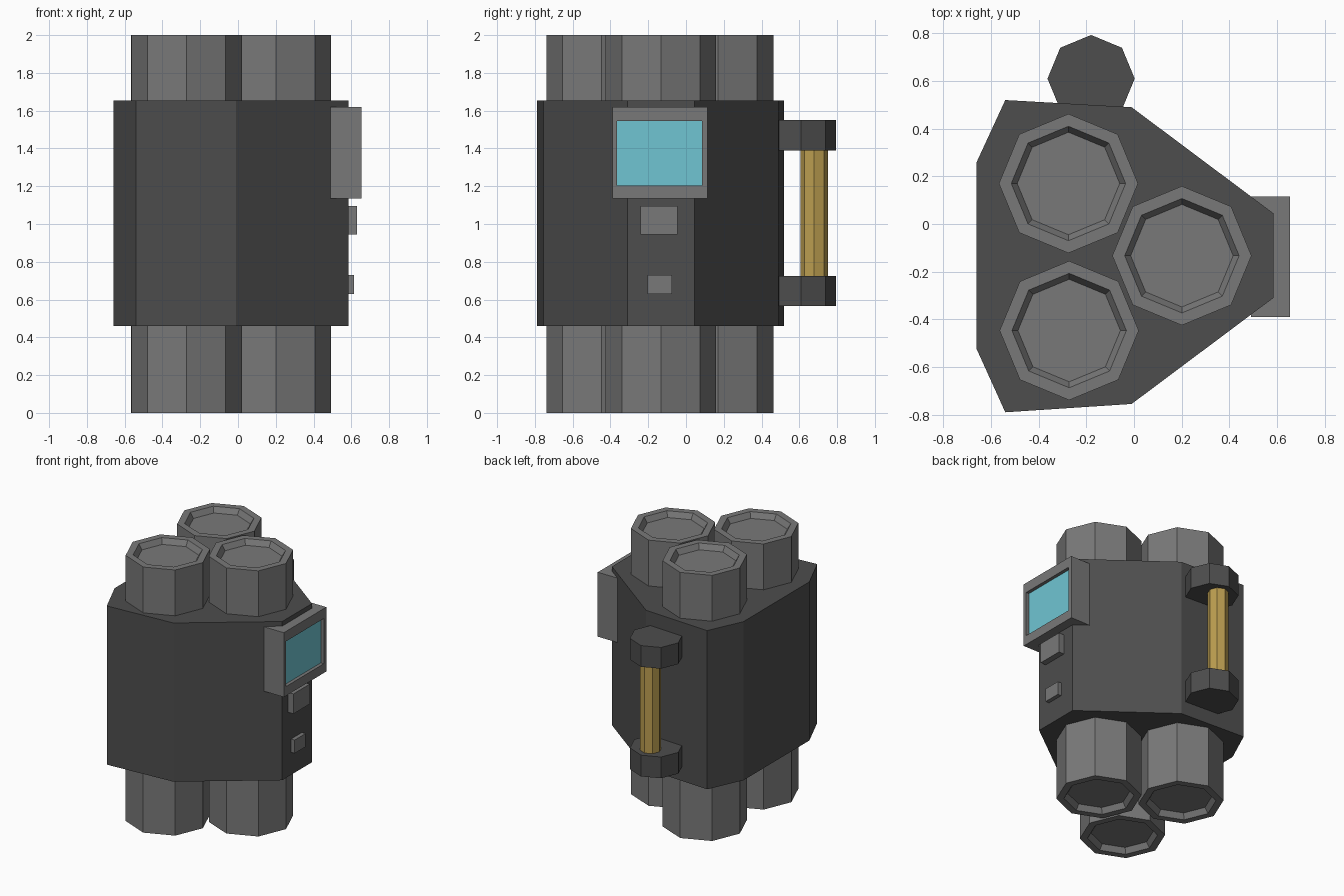
import bpy, bmesh
from math import sin, cos, pi

if "Cube" in bpy.data.objects:
    bpy.data.objects.remove(bpy.data.objects["Cube"])


def material(name, rgb):
    m = bpy.data.materials.new(name)
    m.diffuse_color = (*rgb, 1)
    m.use_nodes = True
    m.node_tree.nodes["Principled BSDF"].inputs["Base Color"].default_value = m.diffuse_color
    return m


GREY = material("grey", (0.19, 0.19, 0.19))
DARK = material("dark_grey", (0.075, 0.075, 0.075))
CYAN = material("cyan", (0.16, 0.56, 0.65))
GOLD = material("gold", (0.50, 0.34, 0.08))


def loft(name, rings, mat):
    """Skin matching rings of points and cap both ends."""
    bm = bmesh.new()
    loops = [[bm.verts.new(p) for p in r] for r in rings]
    n = len(loops[0])
    for a, b in zip(loops, loops[1:]):
        for i in range(n):
            j = (i + 1) % n
            bm.faces.new((a[i], a[j], b[j], b[i]))
    bm.faces.new(loops[0][::-1])
    bm.faces.new(loops[-1])
    bmesh.ops.recalc_face_normals(bm, faces=bm.faces[:])
    me = bpy.data.meshes.new(name)
    bm.to_mesh(me)
    bm.free()
    me.materials.append(mat)
    ob = bpy.data.objects.new(name, me)
    bpy.context.collection.objects.link(ob)
    return ob


def octagon(x, y, r, z):
    return [(x + r * cos(i * pi / 4), y + r * sin(i * pi / 4), z) for i in range(8)]


def rect(x, y0, y1, z0, z1):
    return [(x, y0, z0), (x, y1, z0), (x, y1, z1), (x, y0, z1)]


# Dark angular housing
outline = [(-0.66, 0.26), (-0.54, 0.52), (-0.01, 0.49), (0.585, 0.045),
           (0.585, -0.31), (-0.01, -0.755), (-0.54, -0.79), (-0.66, -0.525)]
loft("housing", [[(x, y, z) for x, y in outline] for z in (0.46, 1.655)], DARK)

# Three canisters with a recess in both ends
profile = [(0.215, 0.04), (0.24, 0), (0.292, 0), (0.292, 2), (0.24, 2), (0.215, 1.96)]
for i, (x, y) in enumerate([(-0.275, 0.17), (-0.272, -0.447), (0.201, -0.133)]):
    loft(f"canister_{i + 1}", [octagon(x, y, r, z) for r, z in profile], GREY)

# Display frame with recessed screen
outer, inner = (-0.39, 0.115, 1.135, 1.62), (-0.365, 0.085, 1.205, 1.545)
loft("display_frame", [rect(0.49, *outer), rect(0.655, *outer),
                       rect(0.655, *inner), rect(0.62, *inner)], GREY)
loft("display_screen", [rect(0.60, *inner), rect(0.63, *inner)], CYAN)

# Buttons below the display
for name, x, box in [("large_button", 0.63, (-0.24, -0.045, 0.945, 1.095)),
                     ("small_button", 0.615, (-0.205, -0.075, 0.63, 0.73))]:
    loft(name, [rect(0.56, *box), rect(x, *box)], GREY)

# Side handle: two brackets and a rod
for name, z0, z1 in [("upper_bracket", 1.39, 1.55), ("lower_bracket", 0.565, 0.725)]:
    loft(name, [octagon(-0.18, 0.61, 0.183, z) for z in (z0, z1)], DARK)
loft("handle_rod", [octagon(-0.18, 0.678, 0.073, z) for z in (0.70, 1.41)], GOLD)
